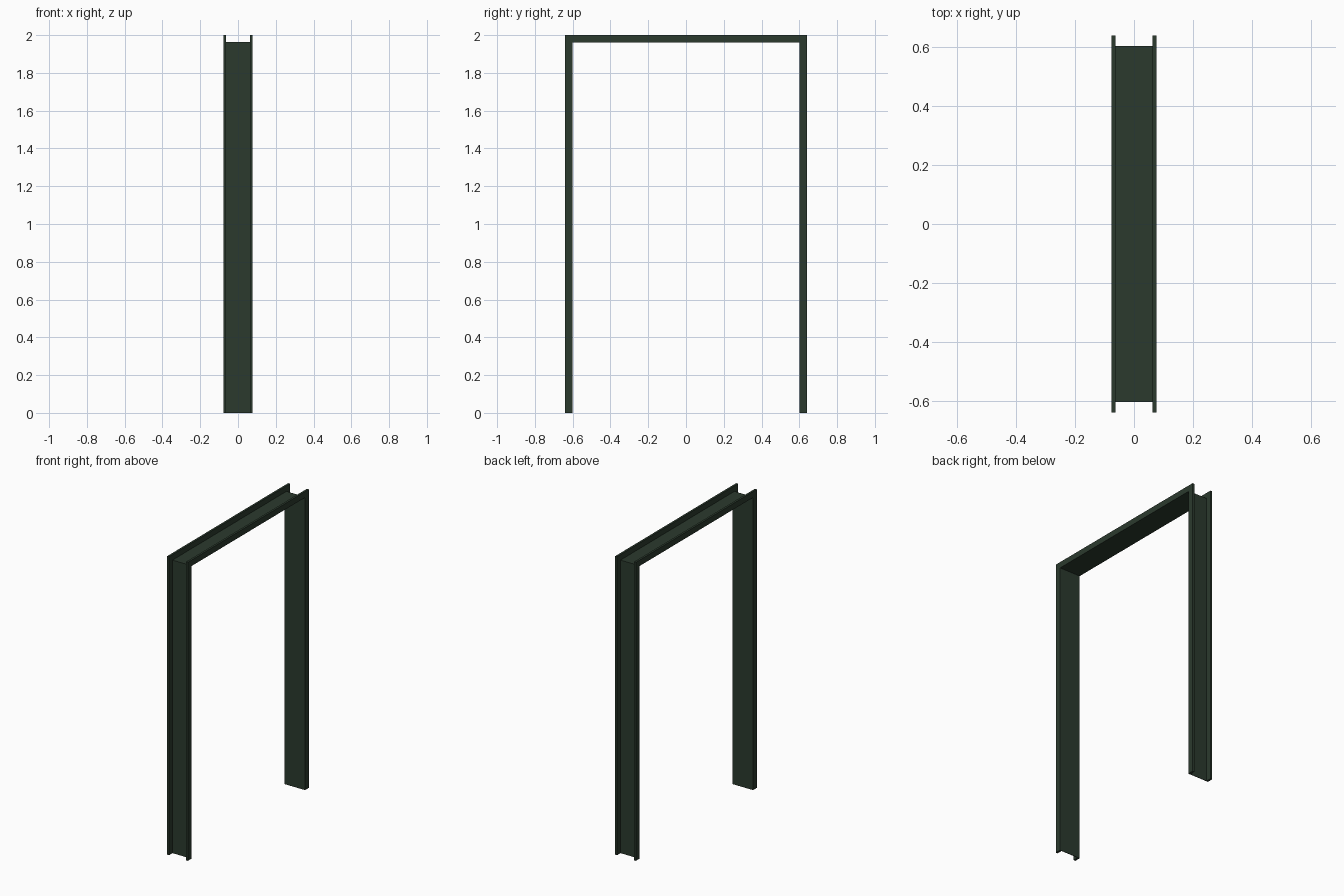
import bpy, bmesh

if "Cube" in bpy.data.objects:
    bpy.data.objects.remove(bpy.data.objects["Cube"])

mat = bpy.data.materials.new("dark_green")
mat.diffuse_color = (0.024, 0.042, 0.027, 1)
mat.use_nodes = True
mat.node_tree.nodes["Principled BSDF"].inputs["Base Color"].default_value = mat.diffuse_color

Y_IN, Z_IN = 0.60, 1.96    # clear opening
X_OUT, X_IN = 0.077, 0.063  # flange faces
DEPTH, WEB = 0.04, 0.003   # flange depth, web thickness


def portal(name, x0, x1, t):
    """Upside-down U of thickness t around the opening, extruded from x0 to x1."""
    yo, zo = Y_IN + t, Z_IN + t
    pts = [(-yo, 0), (-yo, zo), (yo, zo), (yo, 0),
           (Y_IN, 0), (Y_IN, Z_IN), (-Y_IN, Z_IN), (-Y_IN, 0)]
    bm = bmesh.new()
    face = bm.faces.new([bm.verts.new((x0, y, z)) for y, z in pts])
    ext = bmesh.ops.extrude_face_region(bm, geom=[face])
    moved = [v for v in ext["geom"] if isinstance(v, bmesh.types.BMVert)]
    bmesh.ops.translate(bm, verts=moved, vec=(x1 - x0, 0, 0))
    bmesh.ops.recalc_face_normals(bm, faces=bm.faces)
    mesh = bpy.data.meshes.new(name)
    bm.to_mesh(mesh)
    bm.free()
    mesh.materials.append(mat)
    obj = bpy.data.objects.new(name, mesh)
    bpy.context.collection.objects.link(obj)


# Thin web lining the opening, and the two outward flanges
portal("frame_web", -X_IN, X_IN, WEB)
portal("frame_flange_left", -X_OUT, -X_IN, DEPTH)
portal("frame_flange_right", X_IN, X_OUT, DEPTH)
